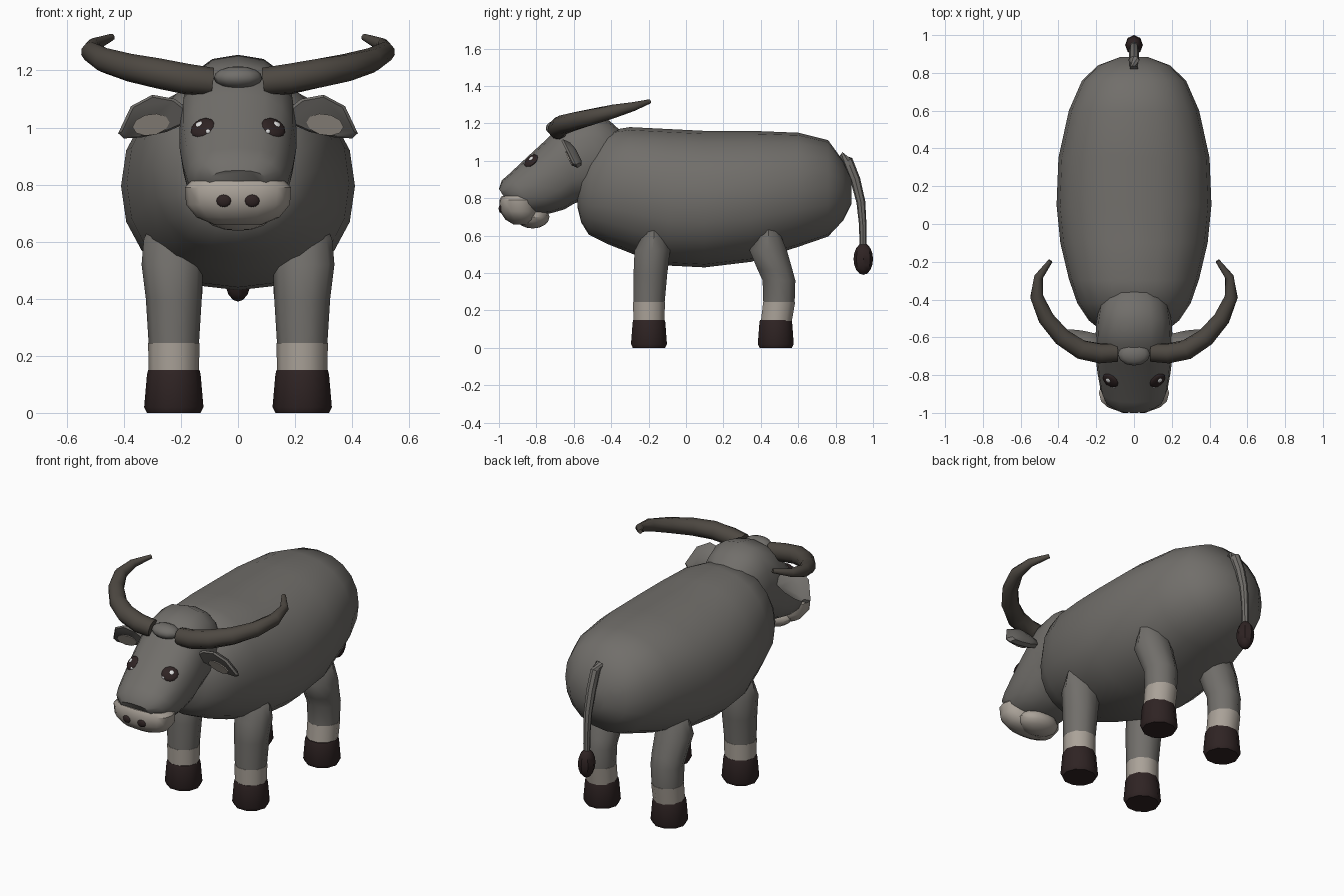
import bpy, bmesh, math
from mathutils import Vector, Matrix
from mathutils.bvhtree import BVHTree

if "Cube" in bpy.data.objects:
    bpy.data.objects.remove(bpy.data.objects["Cube"])


def material(name, color):
    m = bpy.data.materials.new(name)
    m.diffuse_color = (*color, 1)
    m.use_nodes = True
    m.node_tree.nodes["Principled BSDF"].inputs["Base Color"].default_value = m.diffuse_color
    return m


HIDE = material("grey_hide", (0.165, 0.157, 0.145))
HORN = material("horn_brown", (0.075, 0.065, 0.054))
HOOF = material("dark_hoof", (0.028, 0.017, 0.017))
CREAM = material("pale_cream", (0.40, 0.36, 0.315))
WHITE = material("eye_glint", (0.75, 0.75, 0.75))


def finish(name, bm, mat):
    bmesh.ops.recalc_face_normals(bm, faces=bm.faces[:])
    me = bpy.data.meshes.new(name)
    bm.to_mesh(me)
    bm.free()
    me.materials.append(mat)
    ob = bpy.data.objects.new(name, me)
    bpy.context.collection.objects.link(ob)
    return ob


def loft(name, rings, mat):
    """Skin a list of closed rings and cap both ends."""
    bm = bmesh.new()
    vs = [[bm.verts.new(p) for p in r] for r in rings]
    n = len(vs[0])
    for a, b in zip(vs, vs[1:]):
        for i in range(n):
            j = (i + 1) % n
            bm.faces.new((a[i], a[j], b[j], b[i]))
    bm.faces.new(vs[0])
    bm.faces.new(vs[-1])
    return finish(name, bm, mat)


def oval(c, u, v, n, power=2.0):
    """Superellipse ring around c spanned by half axes u and v."""
    pts = []
    for i in range(n):
        t = 2 * math.pi * i / n
        k = [math.copysign(abs(q) ** (2 / power), q) for q in (math.cos(t), math.sin(t))]
        pts.append(Vector(c) + Vector(u) * k[0] + Vector(v) * k[1])
    return pts


def trunk(name, sections, mat, n, power):
    """Loft from (top y, top z, bottom y, bottom z, half width) sections."""
    rings = []
    for ty, tz, by, bz, w in sections:
        top, bot = Vector((0, ty, tz)), Vector((0, by, bz))
        rings.append(oval((top + bot) / 2, (w, 0, 0), (top - bot) / 2, n, power))
    return loft(name, rings, mat)


def column(name, sections, mat, n=10, power=2.0):
    """Loft from horizontal (x, y, z, radius x, radius y) sections."""
    return loft(name, [oval((x, y, z), (rx, 0, 0), (0, ry, 0), n, power)
                       for x, y, z, rx, ry in sections], mat)


def tube(name, points, mat, n=10):
    """Tapered tube through (x, y, z, radius) points."""
    ps = [Vector(p[:3]) for p in points]
    rings = []
    for i, p in enumerate(ps):
        d = (ps[min(i + 1, len(ps) - 1)] - ps[max(i - 1, 0)]).normalized()
        u = d.cross(Vector((0.3, 0.2, 1)) if abs(d.z) < 0.8 else Vector((1, 0, 0))).normalized()
        r = points[i][3]
        rings.append(oval(p, u * r, d.cross(u) * r, n))
    return loft(name, rings, mat)


def ball(name, loc, scale, mat, rot=Matrix(), seg=12):
    bm = bmesh.new()
    m = Matrix.Translation(loc) @ rot @ Matrix.Diagonal((*scale, 1))
    bmesh.ops.create_uvsphere(bm, u_segments=seg, v_segments=8, radius=1, matrix=m)
    return finish(name, bm, mat)


def surface_ball(name, target, x, z, scale, mat):
    """Flat oval seated on the front of a target at x, z."""
    bm = bmesh.new()
    bm.from_mesh(target.data)
    hit, nor, _, _ = BVHTree.FromBMesh(bm).ray_cast(Vector((x, -3, z)), Vector((0, 1, 0)))
    bm.free()
    right = Vector((0, 0, 1)).cross(nor).normalized()
    rot = Matrix((right, nor.cross(right), nor)).transposed().to_4x4()
    return ball(name, hit, scale, mat, rot)


# Barrel body
trunk("body", [
    (-.58, .92, -.58, .75, .10), (-.555, .99, -.56, .67, .18), (-.50, 1.07, -.52, .605, .24),
    (-.42, 1.16, -.42, .555, .30), (-.30, 1.18, -.28, .50, .345), (-.10, 1.17, -.10, .44, .39),
    (.10, 1.16, .10, .43, .41), (.35, 1.16, .35, .46, .40), (.60, 1.15, .60, .54, .345),
    (.76, 1.11, .76, .595, .275), (.84, 1.0, .84, .68, .19), (.885, .90, .885, .77, .07)],
    HIDE, 20, 2.2)

# Head and neck
head = trunk("head", [
    (-.36, 1.17, -.40, .80, .15), (-.41, 1.215, -.46, .79, .185), (-.50, 1.255, -.55, .79, .20),
    (-.64, 1.22, -.60, .77, .205), (-.74, 1.12, -.65, .74, .205), (-.86, 1.01, -.72, .72, .193),
    (-.945, .93, -.80, .71, .178), (-.985, .895, -.87, .725, .155), (-1.0, .85, -.95, .77, .10)],
    HIDE, 16, 2.4)

# Pale muzzle with lower lip
muzzle = column("muzzle", [
    (0, -.90, .812, .165, .085), (0, -.895, .79, .186, .103), (0, -.89, .73, .182, .105),
    (0, -.88, .685, .145, .085), (0, -.87, .658, .08, .05)], CREAM, 16, 2.3)
ball("lower_lip", (0, -.82, .70), (.125, .09, .062), CREAM)

# Boss between the horns
ball("forehead_boss", (0, -.69, 1.175), (.085, .06, .04), HIDE)

# Paired head features, legs and hooves
for side, s in (("left", 1), ("right", -1)):
    eye = surface_ball(side + "_eye", head, s * .125, 1.0, (.047, .043, .014), HOOF)
    for dx, dz, r in ((.012, .012, .013), (-.02, -.014, .008)):
        glint = surface_ball(side + "_eye_glint", eye, s * .125 + s * dx, 1.0 + dz, (r, r, .004), WHITE)
    surface_ball(side + "_nostril", muzzle, s * .05, .743, (.026, .022, .01), HOOF)

    tube(side + "_horn", [
        (s * .09, -.68, 1.16, .050), (s * .18, -.685, 1.17, .054), (s * .28, -.665, 1.19, .053),
        (s * .38, -.60, 1.21, .049), (s * .465, -.50, 1.235, .044), (s * .515, -.385, 1.265, .036),
        (s * .505, -.28, 1.29, .024), (s * .442, -.195, 1.317, .012)], HORN)

    # Leaf-shaped ear, cupped on the back, with a pale inner plate
    leaf = [(.17, 1.06), (.22, 1.10), (.30, 1.115), (.375, 1.075), (.42, .98), (.40, .962),
            (.34, .965), (.25, .985), (.17, 1.02)]

    def ear_ring(k, dy, cx=.29, cz=1.03):
        return [Vector((s * (cx + (x - cx) * k), -.62 - .5 * (z - 1.04) * k + dy, cz + (z - cz) * k))
                for x, z in leaf]
    loft(side + "_ear", [ear_ring(.9, -.012), ear_ring(1, 0), ear_ring(.8, .03), ear_ring(.4, .045)], HIDE)
    loft(side + "_inner_ear", [oval((s * .305, y, 1.01), (s * .065, 0, -.008), (0, -.019, .038), 10)
                               for y in (-.626, -.618)], CREAM)

    x = s * .225
    column(side + "_front_leg", [
        (x, -.17, .72, .05, .05), (x, -.17, .61, .105, .06), (x + s * .005, -.18, .52, .108, .10),
        (x, -.19, .40, .098, .095), (x, -.198, .24, .088, .088)], HIDE)
    column(side + "_hind_leg", [
        (x, .42, .72, .05, .05), (x, .44, .625, .10, .06), (x + s * .005, .44, .52, .108, .105),
        (x, .475, .42, .10, .098), (x, .497, .36, .094, .092), (x, .497, .24, .088, .088)], HIDE)
    for part, y, lean in (("front", -.198, 0), ("hind", .492, .012)):
        column(f"{side}_{part}_cuff", [(x, y + lean / 2, .245, .09, .09), (x, y - lean, .12, .088, .086)], CREAM)
        column(f"{side}_{part}_hoof", [(x, y - lean, .15, .09, .088), (x, y - lean, .135, .094, .092),
                                       (x, y - lean, .02, .104, .101), (x, y - lean, 0, .094, .091)], HOOF)

# Tail and its tuft
tube("tail", [(0, .825, 1.03, .022), (0, .865, 1.0, .028), (0, .905, .90, .027), (0, .935, .78, .024),
              (0, .945, .66, .02), (0, .947, .50, .018)], HIDE, 8)
ball("tail_tuft", (0, .948, .475), (.047, .052, .085), HOOF, seg=8)

# Soft shading with crisp creases
for ob in bpy.data.objects:
    ob.select_set(True)
bpy.context.view_layer.objects.active = head
bpy.ops.object.shade_smooth_by_angle(angle=math.radians(40))
